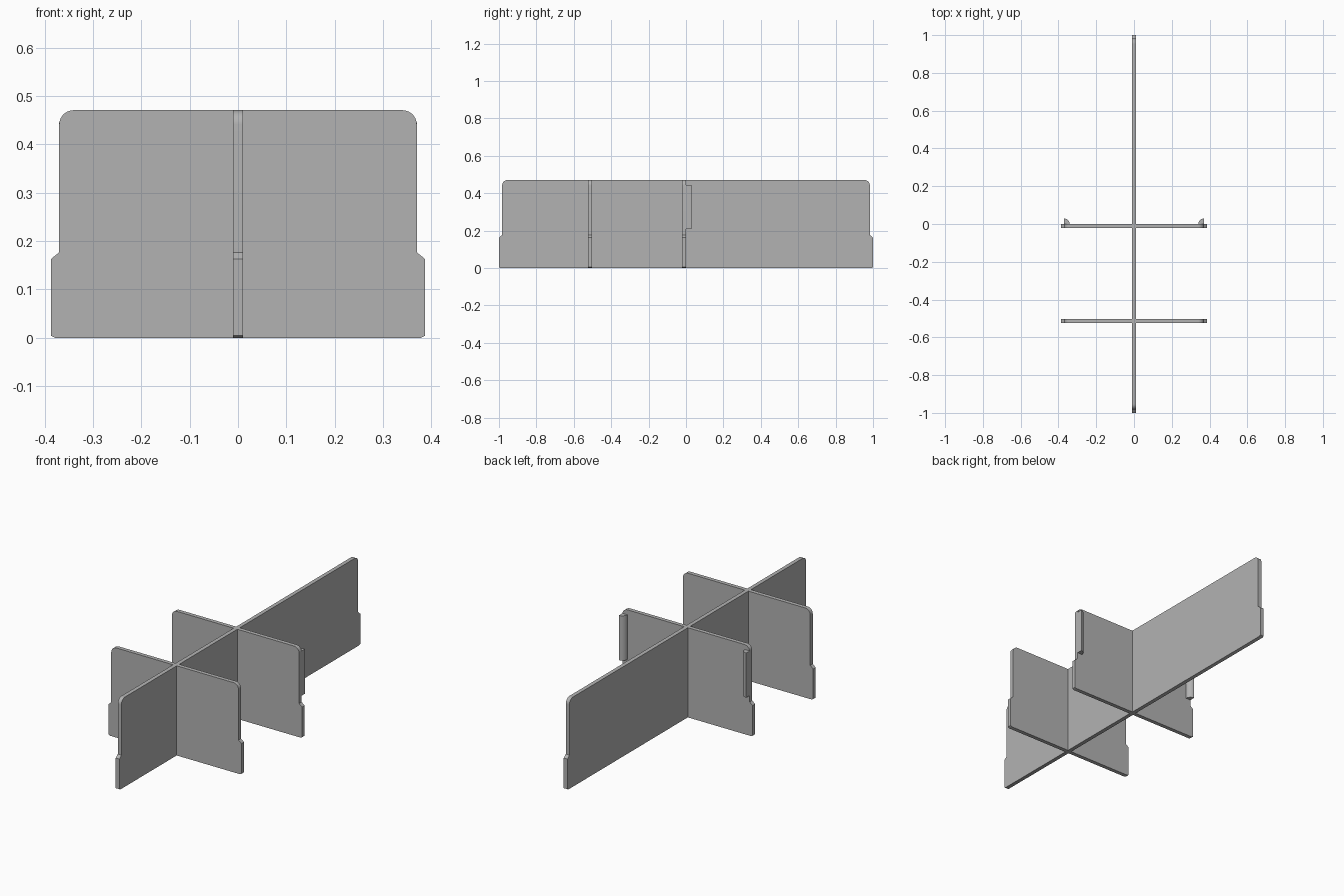
import bpy, bmesh
from math import sin, cos, pi
from mathutils import Vector

cube = bpy.data.objects.get("Cube")
if cube:
    bpy.data.objects.remove(cube)

HEIGHT, THICK = 0.471, 0.021
STEP_LOW, STEP_HIGH, STEP_IN = 0.163, 0.177, 0.017
RADIUS, CHAMFER = 0.03, 0.009
SPINE_END, WING_END = 1.0, 0.387
WING_BACKS = {"middle": 0.0, "front": -0.503}

grey = bpy.data.materials.new("plain grey")
grey.use_nodes = True
colour = (0.45, 0.45, 0.45, 1)
grey.diffuse_color = colour
grey.node_tree.nodes["Principled BSDF"].inputs["Base Color"].default_value = colour


def arc(cx, cy, r, start, end, steps=10):
    angles = [start + (end - start) * i / steps for i in range(steps + 1)]
    return [(cx + r * cos(a), cy + r * sin(a)) for a in angles]


def prism(name, outline, place, sweep):
    """Extrude a closed 2D outline, placed in space, along a sweep vector."""
    bm = bmesh.new()
    face = bm.faces.new([bm.verts.new(place(u, v)) for u, v in outline])
    moved = bmesh.ops.extrude_face_region(bm, geom=[face])["geom"]
    verts = [g for g in moved if isinstance(g, bmesh.types.BMVert)]
    bmesh.ops.translate(bm, vec=Vector(sweep), verts=verts)
    bmesh.ops.recalc_face_normals(bm, faces=bm.faces)
    mesh = bpy.data.meshes.new(name)
    bm.to_mesh(mesh)
    bm.free()
    mesh.materials.append(grey)
    obj = bpy.data.objects.new(name, mesh)
    bpy.context.collection.objects.link(obj)
    bpy.ops.object.select_all(action="DESELECT")
    obj.select_set(True)
    bpy.context.view_layer.objects.active = obj
    bpy.ops.object.shade_smooth_by_angle(angle=pi / 6)
    return obj


def end_edge(end):
    """Outer edge of a board: bottom chamfer, stepped side, rounded top."""
    top = end - STEP_IN
    return [(end - CHAMFER, 0), (end, CHAMFER / 2), (end, STEP_LOW), (top, STEP_HIGH)] + \
        arc(top - RADIUS, HEIGHT - RADIUS, RADIUS, 0, pi / 2)


# Long central board
side = end_edge(SPINE_END)
prism("long_divider", side + [(-u, v) for u, v in reversed(side)],
      lambda u, v: (-THICK / 2, u, v), (THICK, 0, 0))

# Cross boards, each a pair of wings meeting the long board
wing = [(THICK / 2, 0)] + end_edge(WING_END) + [(THICK / 2, HEIGHT)]
for row, back in WING_BACKS.items():
    for hand, s in (("left", 1), ("right", -1)):
        prism(f"{row}_{hand}_wing", wing,
              lambda u, v: (s * u, back, v), (0, -THICK, 0))

# Quarter-round grips behind the middle wings
grip = [(0, 0)] + arc(0, 0, 0.029, pi / 2, pi)
for hand, s in (("left", 1), ("right", -1)):
    prism(f"{hand}_grip", grip,
          lambda u, v: (s * (WING_END - STEP_IN + u), v, 0.21), (0, 0, 0.235))
